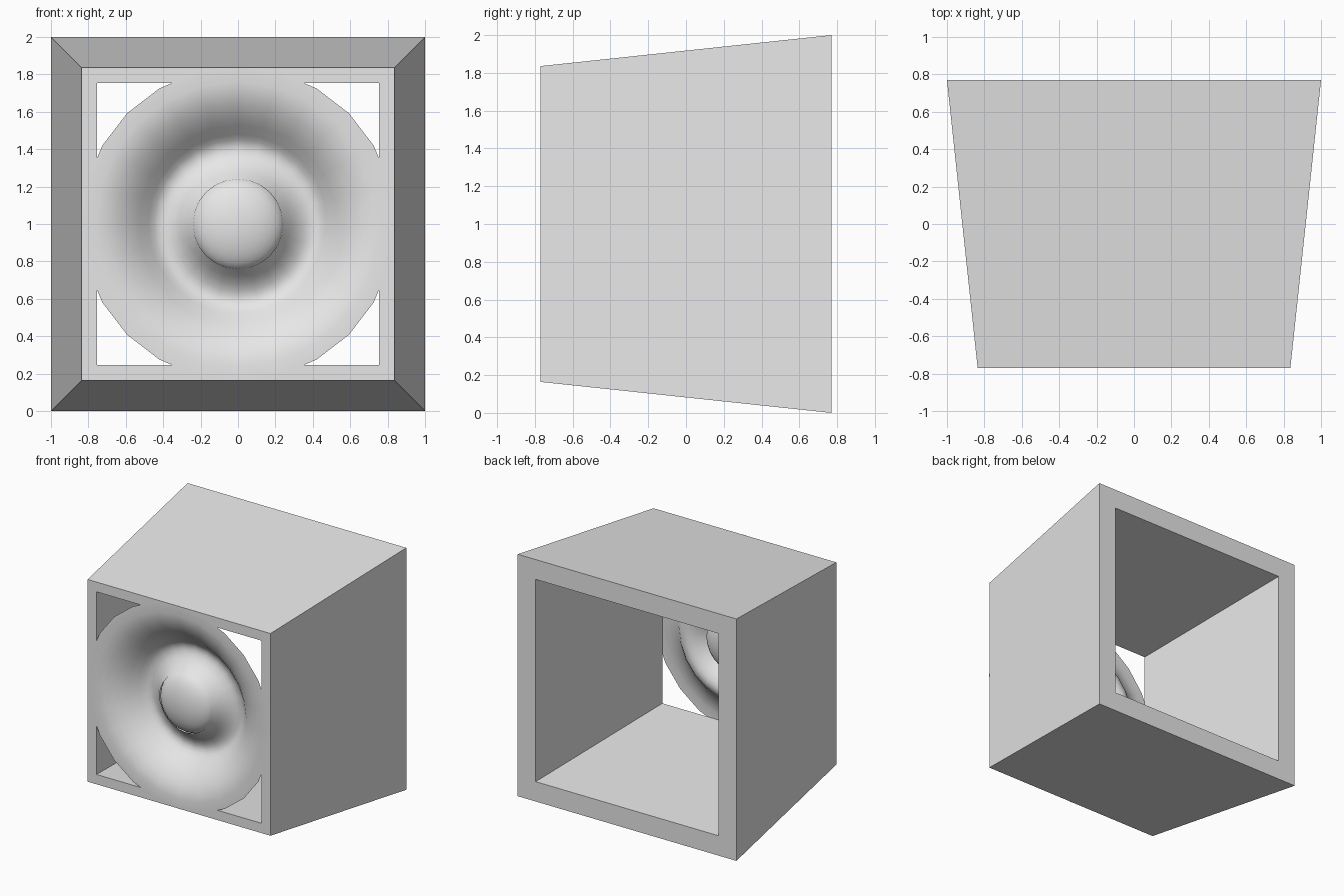
import bpy, bmesh, math

cube = bpy.data.objects.get("Cube")
if cube:
    bpy.data.objects.remove(cube, do_unlink=True)

DEPTH = 0.77        # half depth of the cabinet
MID = 1.0           # height of the speaker axis
SEGMENTS = 24

grey = bpy.data.materials.new("light_grey")
grey.use_nodes = True
grey.diffuse_color = (0.8, 0.8, 0.8, 1)
grey.node_tree.nodes["Principled BSDF"].inputs["Base Color"].default_value = (0.8, 0.8, 0.8, 1)


def add_object(name, bm):
    bmesh.ops.recalc_face_normals(bm, faces=bm.faces)
    mesh = bpy.data.meshes.new(name)
    bm.to_mesh(mesh)
    bm.free()
    mesh.materials.append(grey)
    obj = bpy.data.objects.new(name, mesh)
    bpy.context.collection.objects.link(obj)
    return obj


def smooth(obj):
    bpy.ops.object.select_all(action="DESELECT")
    obj.select_set(True)
    bpy.context.view_layer.objects.active = obj
    bpy.ops.object.shade_smooth_by_angle(angle=math.radians(60))


def square(bm, half, y):
    corners = [(-1, -1), (1, -1), (1, 1), (-1, 1)]
    return [bm.verts.new((half * x, y, MID + half * z)) for x, z in corners]


# Cabinet: tapered square tube, open at front and back
bm = bmesh.new()
loops = [square(bm, 0.836, -DEPTH), square(bm, 1.0, DEPTH),
         square(bm, 0.836, DEPTH), square(bm, 0.755, -DEPTH)]
for a, b in zip(loops, loops[1:] + loops[:1]):
    for i in range(4):
        j = (i + 1) % 4
        bm.faces.new((a[i], a[j], b[j], b[i]))
add_object("cabinet", bm)

# Speaker cone: flat rim, flared wall, rounded groove, rise to the dust cap
profile = [(0.838, 0.0), (0.76, 0.0), (0.70, 0.012), (0.64, 0.038), (0.58, 0.078),
           (0.53, 0.122), (0.48, 0.175), (0.45, 0.202), (0.42, 0.216), (0.39, 0.216),
           (0.36, 0.207), (0.32, 0.182), (0.28, 0.142), (0.24, 0.09)]
bm = bmesh.new()
points = [bm.verts.new((r, -DEPTH - 0.001 + d, MID)) for r, d in profile]
edges = [bm.edges.new(pair) for pair in zip(points, points[1:])]
bmesh.ops.spin(bm, geom=points + edges, cent=(0, 0, MID), axis=(0, 1, 0),
               angle=math.tau, steps=SEGMENTS, use_merge=True)
bmesh.ops.remove_doubles(bm, verts=bm.verts, dist=0.0001)
cone = add_object("speaker_cone", bm)
# Front faces look towards -y
if sum(p.normal.y for p in cone.data.polygons) > 0:
    cone.data.flip_normals()
smooth(cone)

# Dust cap: flattened ball in the middle of the cone
bm = bmesh.new()
bmesh.ops.create_uvsphere(bm, u_segments=SEGMENTS, v_segments=16, radius=0.25)
for v in bm.verts:
    x, y, z = v.co
    v.co = (x, -0.64 - z * 0.45, MID + y)
smooth(add_object("dust_cap", bm))
